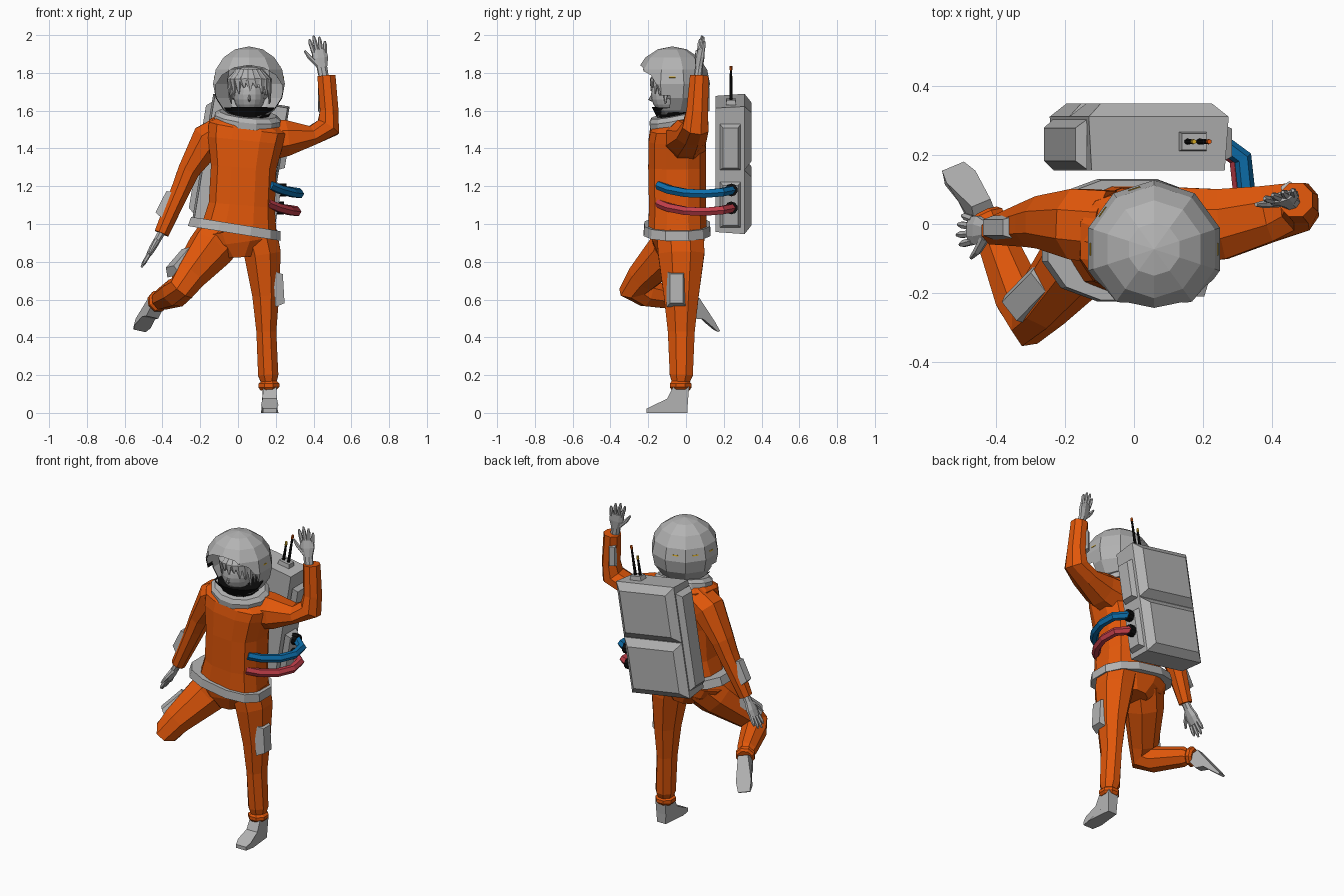
import bpy, bmesh, math
from mathutils import Vector as V, Matrix

if "Cube" in bpy.data.objects:
    bpy.data.objects.remove(bpy.data.objects["Cube"])


def material(name, rgb):
    m = bpy.data.materials.new(name)
    m.diffuse_color = (*rgb, 1)
    m.use_nodes = True
    m.node_tree.nodes["Principled BSDF"].inputs["Base Color"].default_value = m.diffuse_color
    return m


ORANGE = material("suit orange", (0.75, 0.095, 0.003))
GREY = material("light grey", (0.45, 0.45, 0.45))
BLUE = material("hose blue", (0.004, 0.16, 0.42))
RED = material("hose red", (0.55, 0.05, 0.07))
BLACK = material("black", (0.004, 0.004, 0.004))
GOLD = material("gold", (0.7, 0.42, 0.02))


def finish(name, bm, mat):
    bmesh.ops.recalc_face_normals(bm, faces=bm.faces)
    me = bpy.data.meshes.new(name)
    bm.to_mesh(me)
    bm.free()
    me.materials.append(mat)
    ob = bpy.data.objects.new(name, me)
    bpy.context.collection.objects.link(ob)
    return ob


def tube(name, rings, mat, ref=(1, 0, 0), n=8, box=1.0):
    """Loft rings (centre, radius along ref, other radius); box < 1 squares the section."""
    bm = bmesh.new()
    pts = [V(r[0]) for r in rings]
    loops = []
    for i, (_, ru, rv) in enumerate(rings):
        a = (pts[i] - pts[max(i - 1, 0)]).normalized()
        b = (pts[min(i + 1, len(pts) - 1)] - pts[i]).normalized()
        t = (a + b).normalized()
        u = (V(ref) - t * V(ref).dot(t)).normalized()
        v = t.cross(u)
        if 0 < i < len(pts) - 1:
            rv *= min(1.4, 1 / max(0.3, t.dot(b)))      # mitre at bends
        loop = []
        for k in range(n):
            w = 2 * math.pi * (k + 0.5) / n
            c, s = math.cos(w), math.sin(w)
            loop.append(bm.verts.new(pts[i] + u * ru * math.copysign(abs(c) ** box, c)
                                     + v * rv * math.copysign(abs(s) ** box, s)))
        loops.append(loop)
    for p, q in zip(loops, loops[1:]):
        for k in range(n):
            bm.faces.new((p[k], p[(k + 1) % n], q[(k + 1) % n], q[k]))
    bm.faces.new(loops[0])
    bm.faces.new(loops[-1])
    return finish(name, bm, mat)


def frame(loc, normal, along):
    """Matrix with local z on the normal and local y along the given direction."""
    z = V(normal).normalized()
    y = (V(along) - z * V(along).dot(z)).normalized()
    m = Matrix((y.cross(z), y, z)).transposed().to_4x4()
    m.translation = V(loc)
    return m


def plate(name, m, w, h, d, inset, mat=GREY):
    """Box w x h rising d along local z, its outer face inset."""
    bm = bmesh.new()
    bmesh.ops.create_cube(bm, size=1)
    for v in bm.verts:
        k = inset if v.co.z > 0 else 0
        v.co = m @ V((v.co.x * (w - 2 * k), v.co.y * (h - 2 * k), (v.co.z + 0.5) * d))
    return finish(name, bm, mat)


def ball(name, loc, scale, mat, seg, rings):
    bm = bmesh.new()
    bmesh.ops.create_uvsphere(bm, u_segments=seg, v_segments=rings, radius=1)
    bm.transform(Matrix.Translation(loc) @ Matrix.Diagonal((*scale, 1)))
    return finish(name, bm, mat)


# Torso, pelvis, belt and collar
tube("torso", [((.005, -.045, .97), .205, .158), ((.02, -.045, 1.1), .18, .155),
               ((.03, -.047, 1.3), .178, .157), ((.04, -.047, 1.44), .205, .155),
               ((.05, -.045, 1.515), .212, .147), ((.056, -.053, 1.55), .16, .125)],
     ORANGE, n=12, box=.75)
tube("pelvis", [((-.015, -.045, .98), .225, .15), ((.0, -.04, .91), .20, .14),
                ((.005, -.035, .83), .09, .11)], ORANGE, n=12, box=.85)
tube("belt", [((-.02, -.047, .95), .256, .182), ((-.012, -.047, 1.0), .246, .178)],
     GREY, n=12, box=.8)
tube("collar", [((.047, -.042, 1.53), .18, .155), ((.051, -.05, 1.565), .18, .152),
                ((.053, -.054, 1.585), .155, .135)], GREY, n=12)

# Arms
tube("raised_arm", [((.13, -.005, 1.44), .12, .12), ((.255, 0, 1.455), .11, .103),
                    ((.39, .03, 1.467), .088, .054), ((.478, .05, 1.512), .075, .06),
                    ((.483, .06, 1.6), .062, .053), ((.468, .07, 1.785), .053, .052)],
     ORANGE, ref=(0, 1, 0))
tube("lowered_arm", [((-.07, -.01, 1.505), .115, .082), ((-.16, 0, 1.445), .11, .095),
                     ((-.262, .005, 1.28), .082, .062), ((-.295, 0, 1.2), .072, .056),
                     ((-.405, -.02, .95), .042, .042)], ORANGE, ref=(0, 1, 0))
plate("forearm_pad", frame((-.372, -.01, 1.1), (-.89, 0, .45), (-.45, 0, -.89)), .07, .15, .04, .012)
plate("forearm_pad", frame((.45, .095, 1.66), (-.5, .85, 0), (0, 0, 1)), .05, .14, .025, .01)


def hand(name, wrist, along, side):
    """Mitten palm with four fingers and a thumb; side points to the thumb."""
    p, d, s = V(wrist), V(along).normalized(), V(side).normalized()
    tube(name + "_palm", [(p - d * .03, .027, .022), (p + d * .03, .029, .02),
                          (p + d * .08, .045, .02), (p + d * .125, .042, .015)], GREY, ref=s)
    for k, length in enumerate((.075, .092, .085, .062)):
        o = (1.5 - k) * .021
        root = p + d * .11 + s * o
        tip = root + (d + s * o * 5).normalized() * length
        tube(name + "_finger", [(root, .012, .012), (root.lerp(tip, .7), .011, .011),
                                (tip, .005, .005)], GREY, ref=s, n=6)
    a = p + d * .04 + s * .02
    tube(name + "_thumb", [(a, .016, .014), (a + d * .045 + s * .04, .012, .012),
                           (a + d * .08 + s * .06, .006, .006)], GREY, ref=s.cross(d), n=6)


hand("raised_hand", (.45, .065, 1.8), (-.18, .12, 1), (-1, -.3, 0))
hand("lowered_hand", (-.41, -.02, .945), (-.5, .02, -.86), (0, -1, 0))

# Legs with gathered cuffs
tube("standing_leg", [((.105, -.03, .95), .11, .135), ((.13, -.025, .84), .105, .132),
                      ((.147, -.025, .62), .077, .10), ((.15, -.025, .43), .057, .077),
                      ((.16, -.025, .2), .058, .066), ((.163, -.028, .165), .046, .052),
                      ((.163, -.028, .155), .06, .062), ((.163, -.028, .135), .06, .062),
                      ((.164, -.028, .12), .045, .05)], ORANGE)
tube("raised_leg", [((-.08, -.03, .95), .13, .13), ((-.15, -.09, .86), .125, .115),
                    ((-.265, -.23, .715), .09, .085), ((-.298, -.265, .66), .075, .07),
                    ((-.33, -.21, .635), .08, .075), ((-.405, -.03, .6), .058, .058),
                    ((-.415, -.01, .595), .045, .045), ((-.42, .0, .593), .058, .058),
                    ((-.428, .018, .588), .058, .058), ((-.433, .028, .585), .045, .045)],
     ORANGE, ref=(.7, .15, -.7))
plate("thigh_pad", frame((.192, -.05, .655), (1, 0, .06), (0, 0, 1)), .105, .19, .05, .018)
plate("thigh_pad", frame((-.29, -.195, .785), (-.57, -.3, .75), (-.55, -.55, -.6)), .105, .19, .05, .018)


def foot(name, m):
    """Side profile with a half width at each point."""
    prof = [(.035, 0, .03), (.038, .06, .033), (.045, .14, .035), (-.04, .14, .035),
            (-.072, .075, .038), (-.145, .04, .046), (-.182, .022, .035), (-.182, 0, .035),
            (-.12, 0, .046)]
    bm = bmesh.new()
    l, r = [[bm.verts.new(m @ V((s * w, y, z))) for y, z, w in prof] for s in (-1, 1)]
    bm.faces.new(l)
    bm.faces.new(r)
    for k in range(len(prof)):
        j = (k + 1) % len(prof)
        bm.faces.new((l[k], l[j], r[j], r[k]))
    finish(name, bm, GREY)


foot("standing_foot", Matrix.Translation((.168, -.028, 0)))
foot("raised_foot", frame((-.455, .078, .585), (.2, -.78, -.58), (.38, -.5, .79))
     @ Matrix.Diagonal((1, 1, .58, 1)))

# Head, face and hair inside the helmet
HX, HY = .06, -.085
tube("neck", [((HX, -.06, 1.52), .055, .055), ((HX, -.07, 1.64), .05, .05)], GREY)
ball("face", (HX, HY - .008, 1.685), (.085, .092, .103), GREY, 16, 12)
ball("hair_cap", (HX, HY + .025, 1.73), (.12, .108, .105), GREY, 14, 10)
tube("nose", [((HX, HY - .09, 1.69), .004, .006), ((HX, HY - .105, 1.66), .008, .008),
              ((HX, HY - .09, 1.65), .004, .004)], GREY, n=6)
for k in range(13):
    a = math.radians(-108 + 18 * k)
    dx, dy = math.sin(a), -math.cos(a)
    low = 1.705 - .08 * abs(dx) ** 3 + .018 * (k % 2)
    tube("hair_lock", [((HX + dx * .06, HY + dy * .055, 1.815), .022, .012),
                       ((HX + dx * .108, HY + .01 + dy * .105, 1.765), .027, .012),
                       ((HX + dx * .105 + .006, HY + .01 + dy * .11, low), .004, .003)],
         GREY, ref=(-dy, dx, .01), n=5)
tube("neck_seal", [((.06, -.067, 1.56), .10, .09), ((.06, -.065, 1.615), .138, .12)], BLACK, n=12)

# Helmet shell with an oval opening cut through the front
HC, HR = V((.058, -.073, 1.742)), .2
helmet = ball("helmet", HC, (HR, HR, .198), GREY, 10, 8)
solid = helmet.modifiers.new("shell", 'SOLIDIFY')
solid.thickness, solid.offset = .005, -1
cutter = tube("opening_cutter", [((.058, -.6, 1.708), .183, .138), ((.058, -.085, 1.7), .183, .138)],
              BLACK, n=14)
cutter.hide_render = True
cutter.hide_set(True)
cut = helmet.modifiers.new("opening", 'BOOLEAN')
cut.object, cut.operation, cut.solver, cut.material_mode = cutter, 'DIFFERENCE', 'EXACT', 'TRANSFER'

# Thin gold marks on the helmet sides and back
for az in (0, 108, 144, 180):
    a, e = math.radians(az), math.radians(11)
    d = V((math.cos(a) * math.cos(e), math.sin(a) * math.cos(e), math.sin(e)))
    plate("gold_mark", frame(HC + d * .183, d, (0, 0, 1)), .035, .007, .006, 0, GOLD)

# Backpack, leaning with the torso
P = Matrix.Translation((.015, .25, 1.318)) @ Matrix.Rotation(math.radians(9.5), 4, 'Y')


def on_pack(x, y, z, normal, along=(0, 0, 1)):
    return P @ frame((x, y, z), normal, along)


plate("pack_core", on_pack(0, .06, 0, (0, -1, 0)), .41, .685, .155, .01)
for z in (.172, -.172):
    plate("pack_back_panel", on_pack(0, .06, z, (0, 1, 0)), .41, .341, .038, .042)
for z in (.125, -.185):
    plate("pack_side_panel", on_pack(.203, -.015, z, (1, 0, 0)), .11, .245, .03, .015)
plate("pack_side_panel", on_pack(-.203, -.02, 0, (-1, 0, 0)), .145, .6, .03, .025)
plate("antenna_base", on_pack(.1, -.012, .34, (0, 0, 1), (0, 1, 0)), .08, .055, .025, .004)
for x, length, tip in ((.115, .185, ORANGE), (.08, .125, GOLD)):
    a, b, c = [P @ V((x, -.012, .36 + q)) for q in (0, length - .022, length)]
    tube("antenna", [(a, .009, .009), (a.lerp(b, .4), .008, .008), (b, .006, .006)], BLACK, n=6)
    tube("antenna_tip", [(b, .008, .008), (c, .007, .007)], tip, n=6)

# Air hoses from the chest to black sockets on the pack
for name, mat, z in (("blue_hose", BLUE, 1.172), ("red_hose", RED, 1.077)):
    dx = (z - 1.175) * .15
    tube(name, [((x + dx, y, z + h), .025, .025) for x, y, h in
                ((.17, -.145, .033), (.225, -.09, .01), (.29, 0, -.008), (.325, .1, -.012),
                 (.315, .19, -.004), (.24, .245, .008))], mat, ref=(0, 0, 1), n=6)
    tube(name + "_socket", [((.2 + dx, .24, z + .008), .034, .034), ((.258 + dx, .24, z + .008), .034, .034)],
         BLACK, ref=(0, 1, 0), n=10)
